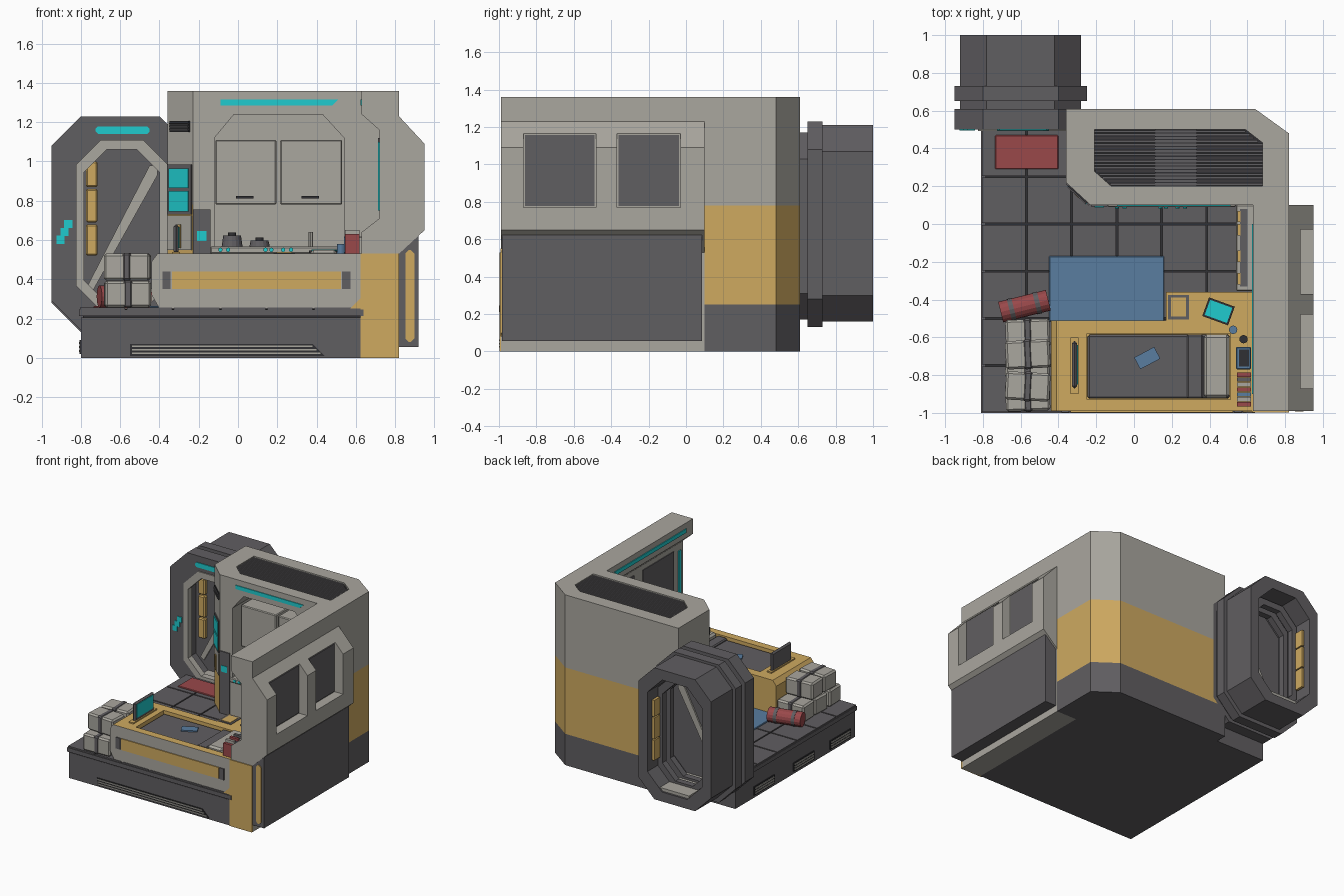
import bpy, bmesh, math
from mathutils import Matrix, Vector

if "Cube" in bpy.data.objects:
    bpy.data.objects.remove(bpy.data.objects["Cube"])

def material(name, r, g, b):
    m = bpy.data.materials.new(name)
    m.diffuse_color = (r, g, b, 1)
    m.use_nodes = True
    m.node_tree.nodes["Principled BSDF"].inputs["Base Color"].default_value = m.diffuse_color
    return m

LIGHT = material("warm_grey", .40, .385, .345)
DARK = material("dark_grey", .118, .112, .12)
BLACK = material("near_black", .03, .03, .033)
YELLOW = material("mustard", .62, .40, .118)
CYAN = material("cyan_glow", .014, .60, .62)
BLUE = material("denim_blue", .10, .205, .35)
RED = material("brick_red", .32, .065, .068)

def finish(name, bm, mat):
    bmesh.ops.recalc_face_normals(bm, faces=bm.faces)
    me = bpy.data.meshes.new(name)
    bm.to_mesh(me)
    bm.free()
    me.materials.append(mat)
    ob = bpy.data.objects.new(name, me)
    bpy.context.collection.objects.link(ob)
    return ob

def box(name, mat, x0, x1, y0, y1, z0, z1, bevel=0, rot=0, tilt=0):
    bm = bmesh.new()
    bmesh.ops.create_cube(bm, size=1)
    bmesh.ops.scale(bm, vec=(x1 - x0, y1 - y0, z1 - z0), verts=bm.verts)
    if bevel:
        bmesh.ops.bevel(bm, geom=bm.edges[:], offset=bevel, segments=1, affect='EDGES')
    c = Vector(((x0 + x1) / 2, (y0 + y1) / 2, (z0 + z1) / 2))
    bm.transform(Matrix.Translation(c) @ Matrix.Rotation(math.radians(rot), 4, 'Z')
                 @ Matrix.Rotation(math.radians(tilt), 4, 'Y'))
    return finish(name, bm, mat)

def prism(name, mat, pts, levels, axis='z'):
    """Stack one outline at several levels along z or y."""
    bm = bmesh.new()
    at = (lambda p, l: (p[0], p[1], l)) if axis == 'z' else (lambda p, l: (p[0], l, p[1]))
    loops = [[bm.verts.new(at(p, l)) for p in pts] for l in levels]
    n = len(pts)
    for a, b in zip(loops, loops[1:]):
        for i in range(n):
            bm.faces.new((a[i], a[(i + 1) % n], b[(i + 1) % n], b[i]))
    bm.faces.new(loops[0])
    bm.faces.new(loops[-1])
    return finish(name, bm, mat)

def octagon(x0, x1, z0, z1, c):
    return [(x0 + c, z0), (x1 - c, z0), (x1, z0 + c), (x1, z1 - c),
            (x1 - c, z1), (x0 + c, z1), (x0, z1 - c), (x0, z0 + c)]

def ring(name, mat, outer, inner, y0, y1):
    bm = bmesh.new()
    L = [[bm.verts.new((p[0], y, p[1])) for p in o]
         for o, y in ((outer, y0), (outer, y1), (inner, y1), (inner, y0))]
    for k in range(4):
        a, b = L[k], L[(k + 1) % 4]
        for i in range(8):
            bm.faces.new((a[i], a[(i + 1) % 8], b[(i + 1) % 8], b[i]))
    return finish(name, bm, mat)

def cylinder(name, mat, loc, r, h, r2=None, matrix=Matrix(), seg=16):
    bm = bmesh.new()
    bmesh.ops.create_cone(bm, cap_ends=True, segments=seg, radius1=r,
                          radius2=r if r2 is None else r2, depth=h)
    bm.transform(Matrix.Translation(loc) @ matrix)
    return finish(name, bm, mat)

def cut(ob, cutter):
    m = ob.modifiers.new("cut", 'BOOLEAN')
    m.operation, m.object, m.solver = 'DIFFERENCE', cutter, 'EXACT'
    bpy.context.view_layer.objects.active = ob
    bpy.ops.object.modifier_apply(modifier=m.name)
    bpy.data.objects.remove(cutter)

def paint(ob, mats, rule):
    ob.data.materials.clear()
    for m in mats:
        ob.data.materials.append(m)
    for p in ob.data.polygons:
        p.material_index = rule(p.center, p.normal)

# Base, lip and floor tiles
box("base", DARK, -.80, .64, -.99, .52, 0, .205)
box("base_lip", DARK, -.81, .64, -1, .52, .212, .245)
box("base_core", BLACK, -.79, .62, -.98, .5, .2, .248)
xs = [-.81, -.57, -.33, -.09, .145, .385, .63]
ys = [-1, -.75, -.5, -.25, 0, .25, .5]
for xa, xb in zip(xs, xs[1:]):
    for ya, yb in zip(ys, ys[1:]):
        box("floor_tile", DARK, xa + .005, xb - .005, ya + .005, yb - .005, .24, .256)
prism("front_vent", BLACK, [(-.55, .07), (.38, .07), (.44, .01), (-.55, .01)], (-.996, -.98), 'y')
for i in range(3):
    z = .02 + i * .018
    box("front_vent_slat", LIGHT, -.54, .42 - i * .02, -1, -.99, z, z + .008)
for y in (.16, -.34, -.8):
    box("side_vent", BLACK, -.806, -.79, y - .13, y + .13, .02, .09)
    for z in (.03, .05, .07):
        box("side_vent_slat", LIGHT, -.81, -.80, y - .12, y + .12, z, z + .01)

# Kitchen block with alcove and roof grille
foot = [(-.36, .22), (-.23, .10), (.82, .10), (.82, .48), (.64, .61), (-.36, .61)]
block = prism("kitchen_block", LIGHT, foot, (0, .25, .78, 1.36))
arch = [(-.12, .54), (.54, .54), (.54, 1.12), (.43, 1.24), (-.02, 1.24), (-.12, 1.12)]
cut(block, prism("alcove_cutter", LIGHT, arch, (0, .42), 'y'))
grille = [(-.21, .5), (.59, .5), (.68, .43), (.68, .2), (-.12, .2), (-.21, .28)]
cut(block, prism("grille_cutter", LIGHT, grille, (1.325, 1.45)))
def block_rule(c, n):
    if c.z > .78 or (-.2 < c.x < .7 and c.y < .45 and c.z > .25):
        return 0
    return 1 if c.z > .25 else 2
paint(block, [LIGHT, YELLOW, DARK], block_rule)
prism("grille_floor", BLACK, grille, (1.32, 1.328))
for i in range(17):
    y = .21 + i * .0175
    box("grille_slat", DARK, -.21 + max(0, .285 - y) * 1.1, .68 - max(0, y - .42) * 1.28,
        y - .006, y + .006, 1.325, 1.352)
box("grille_centre", BLACK, .11, .33, .2, .5, 1.33, 1.345)
prism("alcove_light", CYAN, [(-.09, 1.315), (.51, 1.315), (.48, 1.285), (-.09, 1.285)], (.094, .105), 'y')
for x0, x1 in ((-.115, .195), (.215, .53)):
    box("wall_cabinet", LIGHT, x0, x1, .2, .42, .78, 1.11, .006)
    xm = (x0 + x1) / 2 - .005
    box("cabinet_handle", BLACK, xm - .045, xm + .045, .19, .202, .812, .824)
box("counter_edge", LIGHT, -.14, .54, .09, .16, .53, .566, .006)
for x in (-.09, -.05, .14, .17, .23, .27):
    cylinder("knob", CYAN, (x, .088, .55), .011, .012, matrix=Matrix.Rotation(math.pi / 2, 4, 'X'), seg=10)
box("hob", BLACK, -.1, .2, .18, .38, .54, .553)
for x, h in ((-.03, .07), (.11, .045)):
    cylinder("pot", DARK, (x, .27, .553 + h / 2), .055, h, .045)
    cylinder("pot_lid", BLACK, (x, .27, .56 + h), .02, .015)
cylinder("tap", LIGHT, (.37, .33, .59), .012, .1, seg=8)
box("switch_panel", DARK, -.228, -.14, .092, .11, .26, .755)
box("switch_light", CYAN, -.21, -.16, .088, .1, .595, .645)

# Screen column on the slanted corner
def corner_plate(name, mat, w, z0, z1, out=.006):
    cx, cy = -.295 - .68 * out, .16 - .73 * out
    box(name, mat, cx - w / 2, cx + w / 2, cy - .006, cy + .006, z0, z1, 0, -42.7)
corner_plate("screen_back", DARK, .165, .73, .985, .002)
corner_plate("screen", CYAN, .135, .745, .85, .008)
corner_plate("screen", CYAN, .135, .865, .965, .008)
corner_plate("corner_plate", LIGHT, .165, .55, .725, .002)
corner_plate("corner_handle", YELLOW, .03, .56, .68, .01)
corner_plate("corner_vent", BLACK, .135, 1.15, 1.205, .002)
for z in (1.16, 1.175, 1.19):
    corner_plate("corner_vent_slat", DARK, .13, z, z + .007, .008)

# Right wall with windows
wall_pts = [(.63, 1.36), (.82, 1.36), (.82, 1.23), (.95, 1.09), (.95, .65), (.82, .53), (.82, 0),
            (.63, 0), (.63, .64), (.72, .71), (.72, 1.16), (.63, 1.24)]
wall = prism("window_wall", LIGHT, wall_pts, (-.99, .1), 'y')
for y0, y1 in ((-.87, -.48), (-.37, -.03)):
    cut(wall, box("window_cutter", LIGHT, .875, 1.1, y0, y1, .77, 1.165))
    box("window_glass", DARK, .865, .881, y0 + .008, y1 - .008, .778, 1.157)
    box("inner_window", DARK, .714, .73, y0, y1, .77, 1.12)
box("wall_front_plate", YELLOW, .625, .82, -.997, -.98, 0, .53)
box("lower_panel", DARK, .81, .92, -.985, .085, .055, .64)
prism("panel_stripe", YELLOW, octagon(.852, .898, .08, .55, .018), (-.992, -.98), 'y')
box("wall_light", CYAN, .624, .64, -.9, 0, 1.285, 1.315)
box("wall_end_light", CYAN, .713, .73, -.96, -.93, .75, 1.1)
box("wall_shelf", LIGHT, .54, .64, -.355, .1, .25, .62, .006)
box("shelf_inset", DARK, .56, .6, -.33, .08, .615, .626)
for y in (-.29, -.17, -.03, .04):
    box("shelf_handle", YELLOW, .548, .564, y - .03, y + .03, .615, .632)

# Doorway and tunnel
hole = octagon(-.82, -.365, .245, 1.10, .125)
ring("door_frame", DARK, octagon(-.95, -.25, .14, 1.23, .15), hole, .5, .61)
ring("door_neck", DARK, octagon(-.92, -.28, .17, 1.17, .14), hole, .6, .66)
ring("door_flange", DARK, octagon(-.95, -.25, .13, 1.23, .15), hole, .65, .73)
ring("tunnel", DARK, octagon(-.92, -.28, .16, 1.21, .14), octagon(-.84, -.36, .235, 1.13, .13), .73, 1)
for y in (.492, .72, .82):
    ring("door_bezel", LIGHT if y < .7 else DARK, octagon(-.825, -.355, .24, 1.11, .128),
         octagon(-.785, -.40, .28, 1.06, .115), y, y + .05)
box("tunnel_floor", LIGHT, -.72, -.46, .5, .99, .238, .262)
prism("door", DARK, hole, (.64, .67), 'y')
for y in (.625, .675):
    prism("door_brace", LIGHT, [(-.77, .36), (-.74, .34), (-.41, .93), (-.41, .98), (-.45, .98)],
          (y, y + .012), 'y')
for z0, z1 in ((.52, .68), (.69, .86), (.87, 1.0)):
    box("door_pad", YELLOW, -.775, -.715, .6, .64, z0, z1, .008)
    for x in (-.83, -.385):
        box("tunnel_pad", YELLOW, x, x + .02, .88, .95, z0 - .08, z1 - .08)
prism("door_light", CYAN, octagon(-.725, -.45, 1.14, 1.178, .012), (.494, .51), 'y')
for x, z in ((-.925, .58), (-.905, .62), (-.885, .66)):
    box("door_indicator", CYAN, x, x + .042, .494, .51, z, z + .042)

# Bed
bed = prism("bed", YELLOW, [(-.40, .25), (-.44, .32), (-.44, .49), (-.41, .53), (.63, .53), (.63, .25)],
            (-.99, -.51), 'y')
cut(bed, box("mattress_cutter", YELLOW, -.25, .51, -.93, -.58, .47, .7))
paint(bed, [YELLOW, LIGHT], lambda c, n: 1 if n.y < -.5 and c.y < -.95 else 0)
box("bed_stripe", YELLOW, -.335, .525, -.997, -.98, .35, .44)
for x in (-.385, .53):
    box("bed_stripe_end", DARK, x, x + .042, -.997, -.98, .35, .44)
prism("bed_corner", YELLOW, [(.57, .25), (.63, .25), (.63, .31)], (-.996, -.98), 'y')
box("mattress", DARK, -.245, .505, -.925, -.585, .46, .51, .01)
box("blanket_fold", DARK, .28, .365, -.925, -.585, .5, .525, .008)
box("pillow", LIGHT, .37, .505, -.92, -.585, .5, .55, .015)
box("tablet", BLUE, .01, .13, -.745, -.675, .51, .52, 0, 28)
box("bed_screen_mount", YELLOW, -.335, -.295, -.9, -.6, .525, .54)
box("bed_screen", DARK, -.328, -.302, -.87, -.62, .53, .68, .012)
box("bed_screen_face", CYAN, -.304, -.297, -.85, -.64, .56, .665)

# Side table and small things on it
box("side_table", YELLOW, .17, .635, -.515, -.36, .25, .53)
box("tray", DARK, .18, .29, -.505, -.375, .53, .534)
box("tray_inset", YELLOW, .195, .275, -.49, -.39, .53, .538)
box("pad_frame", BLACK, .375, .52, -.515, -.41, .535, .547, 0, -20)
box("pad_screen", CYAN, .385, .51, -.505, -.42, .545, .552, 0, -20)
cylinder("mug", BLUE, (.525, -.56, .555), .022, .05)
cylinder("cup", BLACK, (.58, -.61, .56), .022, .06)
box("blue_box", BLUE, .54, .62, -.77, -.65, .53, .62, .006)
box("blue_box_lid", BLACK, .555, .61, -.755, -.665, .615, .625)
for i, m in enumerate((RED, LIGHT, BLUE, RED, LIGHT, DARK, RED)):
    box("book", m, .545, .62, -.965 + i * .026, -.943 + i * .026, .53, .63 + .02 * (i % 2))

# Rugs, roll and packed bags
box("blue_rug", BLUE, -.45, .16, -.515, -.17, .25, .264, .004)
box("door_mat", RED, -.735, -.4, .29, .47, .25, .264, .004)
roll = Matrix.Rotation(math.radians(14), 4, 'Z') @ Matrix.Rotation(math.pi / 2, 4, 'Y')
cylinder("roll", RED, (-.58, -.435, .312), .056, .26, matrix=roll)
for d in (-.07, .07):
    cylinder("roll_strap", DARK, (-.58 + d * .97, -.435 + d * .24, .312), .059, .025, matrix=roll)
for y, z, r in ((-.915, .256, 2), (-.745, .256, -3), (-.58, .256, 2), (-.86, .395, -3), (-.69, .395, 3)):
    box("bag", LIGHT, -.68, -.445, y - .075, y + .075, z, z + .135, .012, r)
    box("bag_strap", DARK, -.585, -.54, y - .079, y + .079, z - .001, z + .139, .01, r)
